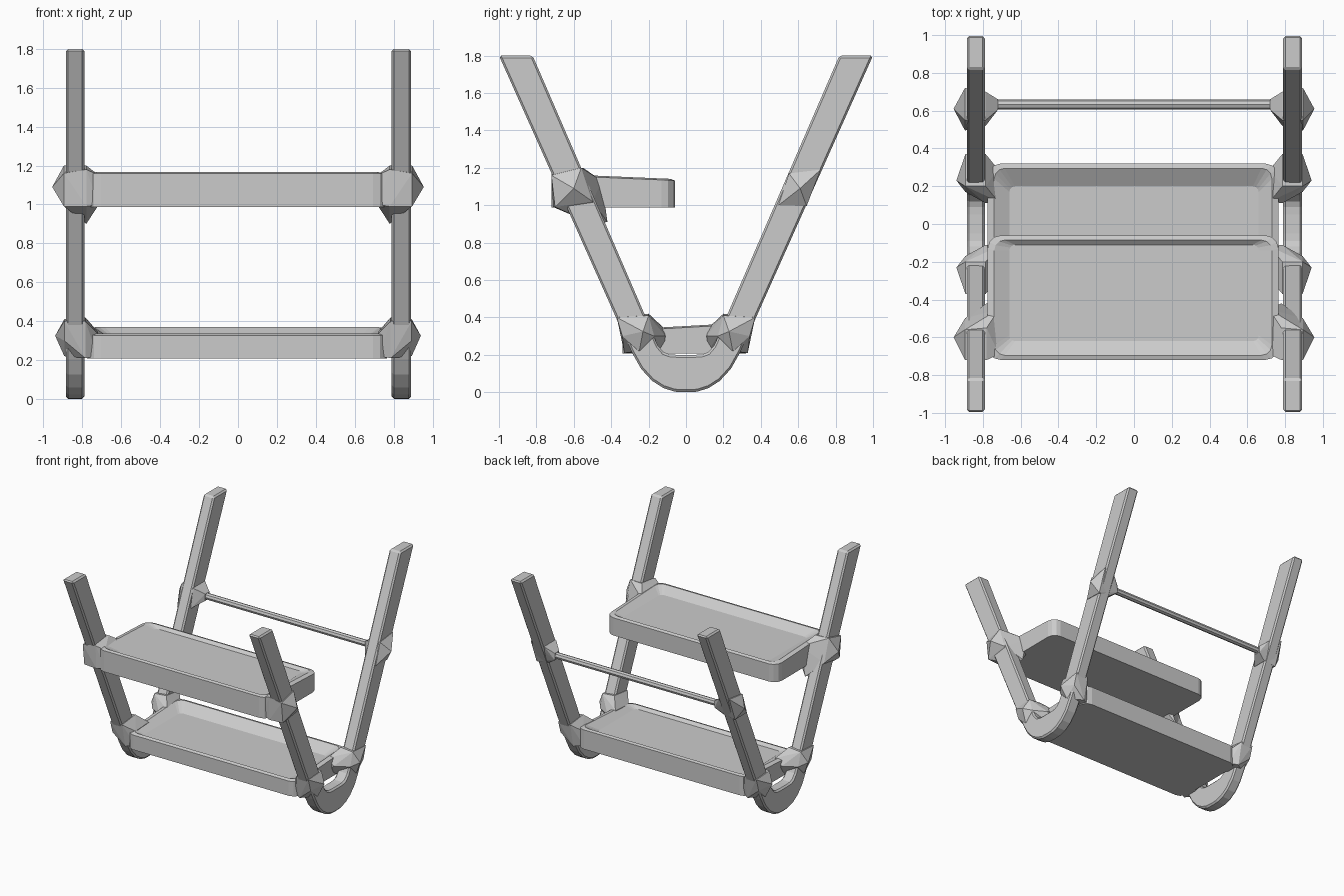
import bpy, bmesh, math
from mathutils import Vector

if "Cube" in bpy.data.objects:
    bpy.data.objects.remove(bpy.data.objects["Cube"])


def finish(bm, name, bevel=0.0):
    bmesh.ops.recalc_face_normals(bm, faces=bm.faces[:])
    me = bpy.data.meshes.new(name)
    bm.to_mesh(me)
    bm.free()
    ob = bpy.data.objects.new(name, me)
    bpy.context.collection.objects.link(ob)
    if bevel:
        m = ob.modifiers.new("soft_edges", 'BEVEL')
        m.width, m.segments, m.limit_method = bevel, 1, 'ANGLE'
        m.angle_limit = math.radians(40)
    return ob


# V-shaped side frame: paired outer and inner outline points (y, z)
OUTER = [(0, 0), (.06, .003), (.12, .022), (.18, .06), (.24, .125),
         (.285, .205), (.33, .3), (1.0, 1.8)]
INNER = [(0, .2), (.05, .2), (.09, .203), (.12, .215), (.15, .25),
         (.185, .325), (.21, .39), (.82, 1.8)]


def frame(name, x0, x1):
    bm = bmesh.new()
    pairs = [((-o[0], o[1]), (-i[0], i[1])) for o, i in zip(OUTER, INNER)][:0:-1]
    pairs += list(zip(OUTER, INNER))
    rings = []
    for (oy, oz), (iy, iz) in pairs:
        rings.append([bm.verts.new(p) for p in
                      ((x0, oy, oz), (x1, oy, oz), (x1, iy, iz), (x0, iy, iz))])
    for a, b in zip(rings, rings[1:]):
        for k in range(4):
            n = (k + 1) % 4
            bm.faces.new((a[k], a[n], b[n], b[k]))
    bm.faces.new(rings[0])
    bm.faces.new(rings[-1])
    return finish(bm, name, 0.012)


def rounded_rect(x0, x1, y0, y1, r, seg=3):
    pts = []
    corners = [(x1 - r, y1 - r), (x0 + r, y1 - r), (x0 + r, y0 + r), (x1 - r, y0 + r)]
    for q, (cx, cy) in enumerate(corners):
        for s in range(seg + 1):
            a = math.pi / 2 * (q + s / seg)
            pts.append((cx + r * math.cos(a), cy + r * math.sin(a)))
    return pts


# Shelf tray with a shallow recess and sloping inner sides
def tray(name, y0, y1, z0, z_front, z_back, z_floor, floor_y):
    bm = bmesh.new()

    def rim(y):
        return z_front + (z_back - z_front) * (y - y0) / (y1 - y0)

    outer = rounded_rect(-.775, .765, y0, y1, .07)
    lip = rounded_rect(-.74, .73, y0 + .025, y1 - .025, .055)
    floor = rounded_rect(-.66, .66, floor_y[0], floor_y[1], .03)
    loops = [[bm.verts.new((x, y, z0)) for x, y in outer],
             [bm.verts.new((x, y, rim(y) - .008)) for x, y in outer],
             [bm.verts.new((x, y, rim(y))) for x, y in lip],
             [bm.verts.new((x, y, z_floor)) for x, y in floor]]
    n = len(outer)
    for a, b in zip(loops, loops[1:]):
        for k in range(n):
            bm.faces.new((a[k], a[(k + 1) % n], b[(k + 1) % n], b[k]))
    bm.faces.new(loops[0])
    bm.faces.new(loops[-1])
    return finish(bm, name)


# Faceted joint: convex hull of points given for the right side
def joint(name, pts):
    for side, s in (("right", 1), ("left", -1)):
        bm = bmesh.new()
        for x, y, z in pts:
            bm.verts.new((s * x, y, z))
        res = bmesh.ops.convex_hull(bm, input=bm.verts[:])
        junk = {v for v in res["geom_interior"] if isinstance(v, bmesh.types.BMVert)}
        bmesh.ops.delete(bm, geom=list(junk), context='VERTS')
        finish(bm, f"{name}_{side}")


def section(x, yz):
    return [(x, y, z) for y, z in yz]


frame("side_frame_right", .79, .89)
frame("side_frame_left", -.885, -.79)
tray("lower_shelf", -.34, .32, .207, .335, .372, .315, (-.29, .2))
tray("upper_shelf", -.72, -.06, .988, 1.168, 1.14, 1.12, (-.62, -.11))

# Upper front joints, with a gusset reaching under the shelf
joint("upper_front_joint",
      [(.955, -.6, 1.09)]
      + section(.895, [(-.72, 1.16), (-.56, 1.2), (-.5, 1.02), (-.7, .99)])
      + section(.78, [(-.72, 1.18), (-.55, 1.2), (-.5, 1.14), (-.42, .91), (-.5, .9), (-.71, .99)])
      + section(.715, [(-.69, 1.15), (-.45, 1.13), (-.45, 1.0), (-.69, 1.0)]))

# Lower joints, front and rear
for part, s in (("front", -1), ("rear", 1)):
    joint(f"lower_{part}_joint",
          [(.94, s * .23, .325)]
          + section(.893, [(s * .34, .3), (s * .37, .4), (s * .2, .41), (s * .17, .3), (s * .25, .22)])
          + section(.785, [(s * .33, .21), (s * .37, .4), (s * .2, .42), (s * .11, .3), (s * .2, .21)])
          + section(.72, [(s * .29, .22), (s * .29, .335), (s * .12, .345), (s * .12, .22)]))

# Upper rear joints tapering to the cross bar
joint("upper_rear_joint",
      [(.955, .61, 1.09)]
      + section(.895, [(.55, 1.17), (.72, 1.19), (.645, .995), (.495, 1.0)])
      + section(.785, [(.55, 1.16), (.7, 1.16), (.64, 1.01), (.52, 1.01)])
      + section(.72, [(.605, 1.11), (.66, 1.11), (.66, 1.055), (.605, 1.055)]))

# Rear cross bar
bm = bmesh.new()
bmesh.ops.create_cone(bm, cap_ends=True, segments=8, radius1=.026, radius2=.026, depth=1.6)
for v in bm.verts:
    x, y, z = v.co
    v.co = Vector((z, y + .632, x + 1.083))
finish(bm, "cross_bar")
